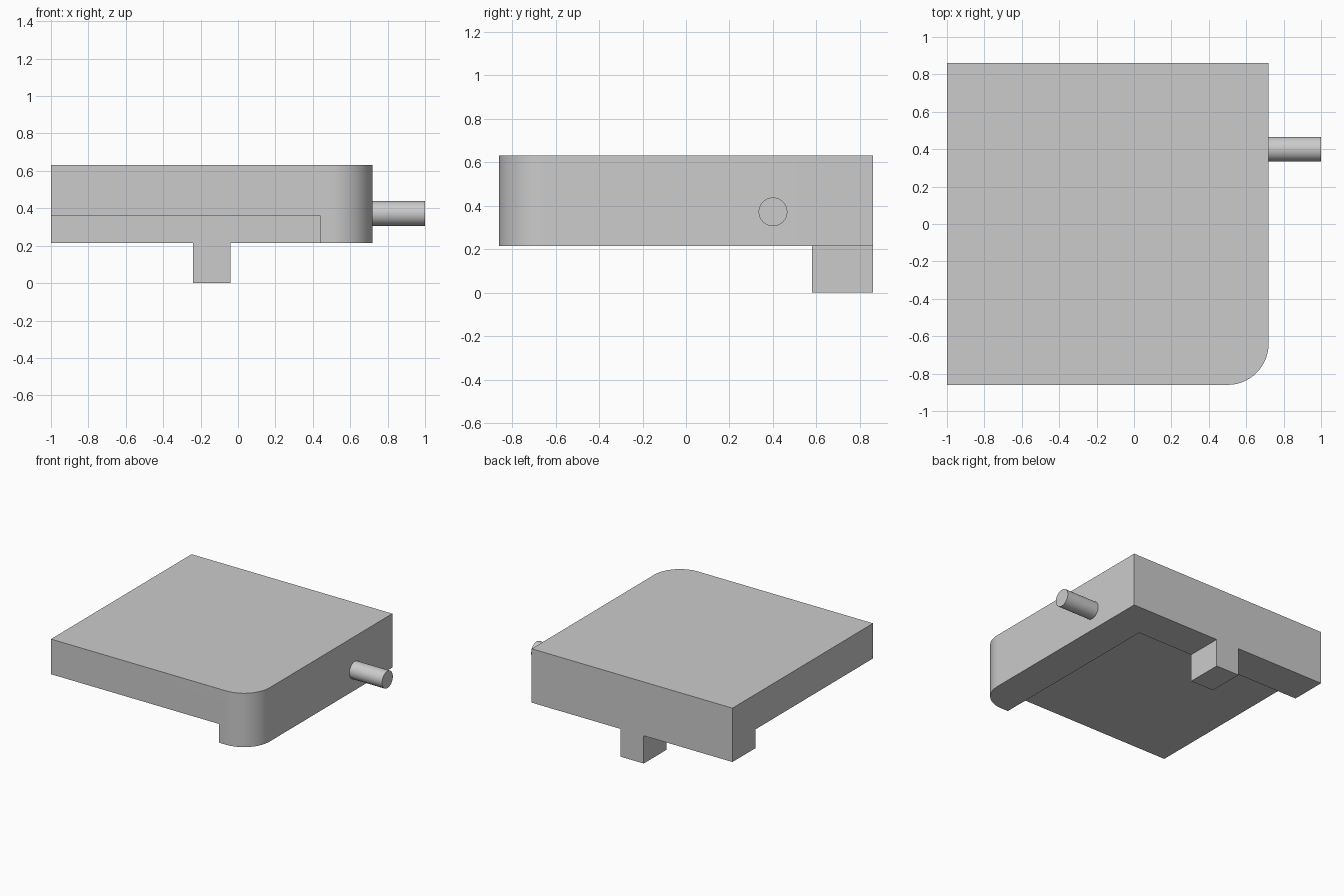
import bpy, bmesh
from math import pi
from mathutils import Matrix, Vector

default = bpy.data.objects.get("Cube")
if default:
    bpy.data.objects.remove(default, do_unlink=True)

grey = bpy.data.materials.new("light_grey")
grey.use_nodes = True
colour = (0.6, 0.6, 0.6, 1)
grey.diffuse_color = colour
grey.node_tree.nodes["Principled BSDF"].inputs["Base Color"].default_value = colour


def add_object(name, bm):
    mesh = bpy.data.meshes.new(name)
    bm.to_mesh(mesh)
    bm.free()
    mesh.materials.append(grey)
    obj = bpy.data.objects.new(name, mesh)
    bpy.context.collection.objects.link(obj)
    return obj


def box(low, high):
    low, high = Vector(low), Vector(high)
    bm = bmesh.new()
    bmesh.ops.create_cube(bm, size=1)
    bmesh.ops.scale(bm, vec=high - low, verts=bm.verts)
    bmesh.ops.translate(bm, vec=(low + high) / 2, verts=bm.verts)
    return bm


def smooth(obj):
    bpy.ops.object.select_all(action="DESELECT")
    obj.select_set(True)
    bpy.context.view_layer.objects.active = obj
    bpy.ops.object.shade_smooth_by_angle(angle=pi / 6)


side, half, rail = 0.72, 0.86, 0.28
bottom, recess_top, top = 0.215, 0.36, 0.632

# Slab with one rounded upright corner
bm = box((-1, -half, bottom), (side, half, top))
corner = [e for e in bm.edges
          if all(v.co.x > 0 and v.co.y < 0 for v in e.verts)]
bmesh.ops.bevel(bm, geom=corner, offset=0.22, segments=16,
                profile=0.5, affect="EDGES")
body = add_object("body", bm)

# Recess below the slab, leaving rails at the back and one side
cutter = add_object("recess_cutter", box((-1.2, -1.2, 0), (side - rail, half - rail, recess_top)))
cutter.hide_render = True
cut = body.modifiers.new("recess", "BOOLEAN")
cut.operation = "DIFFERENCE"
cut.solver = "EXACT"
cut.object = cutter
bpy.context.view_layer.objects.active = body
bpy.ops.object.modifier_apply(modifier=cut.name)
bpy.data.objects.remove(cutter, do_unlink=True)
smooth(body)

# Foot under the back rail
add_object("foot", box((-0.24, half - rail, 0), (-0.04, half, bottom)))

# Round peg on the side
bm = bmesh.new()
bmesh.ops.create_cone(bm, cap_ends=True, segments=48, radius1=0.066,
                      radius2=0.066, depth=1 - side)
bmesh.ops.transform(bm, verts=bm.verts,
                    matrix=Matrix.Translation(((1 + side) / 2, 0.4, 0.372))
                    @ Matrix.Rotation(pi / 2, 4, "Y"))
smooth(add_object("side_peg", bm))
